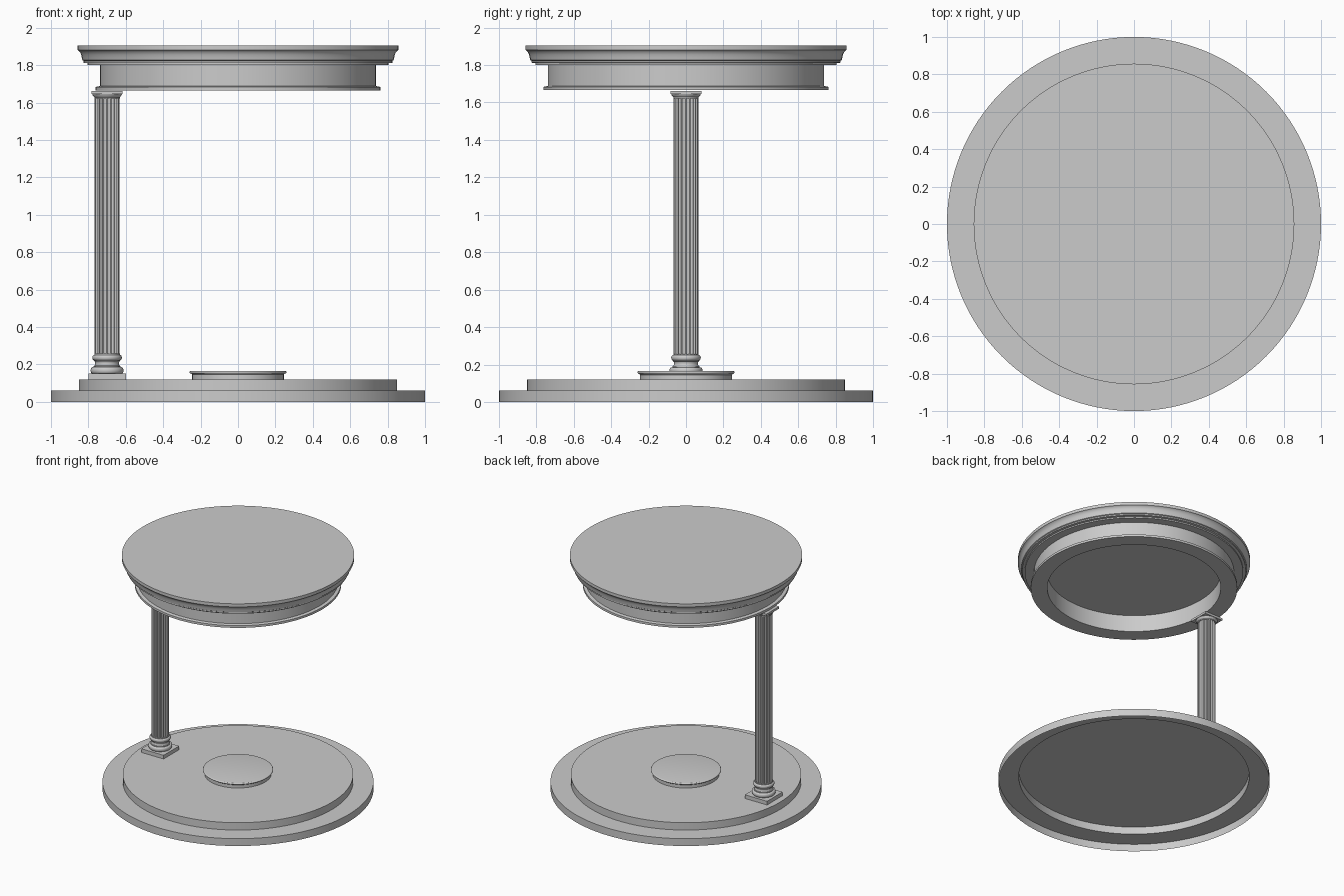
import bpy, bmesh, math

cube = bpy.data.objects.get("Cube")
if cube:
    bpy.data.objects.remove(cube)

stone = bpy.data.materials.new("grey_stone")
stone.use_nodes = True
GREY = (0.6, 0.6, 0.6, 1)
stone.diffuse_color = GREY
stone.node_tree.nodes["Principled BSDF"].inputs["Base Color"].default_value = GREY

COLUMN_X = -0.7


def finish(name, bm, x=0):
    mesh = bpy.data.meshes.new(name)
    bm.to_mesh(mesh)
    bm.free()
    mesh.materials.append(stone)
    mesh.shade_smooth()
    mesh.set_sharp_from_angle(angle=math.radians(32))
    obj = bpy.data.objects.new(name, mesh)
    obj.location.x = x
    bpy.context.collection.objects.link(obj)


def loft(name, rings, x=0):
    """Skin closed rings of points, from first to last; a one-point ring is a pole."""
    bm = bmesh.new()
    loops = [[bm.verts.new(p) for p in ring] for ring in rings]
    for low, high in zip(loops, loops[1:]):
        n = max(len(low), len(high))
        for i in range(n):
            j = (i + 1) % n
            corners = [low[i % len(low)], low[j % len(low)],
                       high[j % len(high)], high[i % len(high)]]
            bm.faces.new(list(dict.fromkeys(corners)))
    finish(name, bm, x)


def lathe(name, profile, segments, x=0):
    rings = []
    for r, z in profile:
        n = segments if r > 0 else 1
        turn = math.tau / n
        rings.append([(r * math.cos(i * turn), r * math.sin(i * turn), z)
                      for i in range(n)])
    loft(name, rings, x)


def bulge(r, z0, z1, out, steps=8):
    """Half-round moulding; a negative bulge makes a hollow."""
    return [(r + out * math.sin(math.pi * k / steps),
             (z0 + z1) / 2 - (z1 - z0) / 2 * math.cos(math.pi * k / steps))
            for k in range(steps + 1)]


def slab(name, half, z0, z1, x):
    bm = bmesh.new()
    bmesh.ops.create_cube(bm, size=1)
    for v in bm.verts:
        v.co = (v.co.x * 2 * half, v.co.y * 2 * half, z1 if v.co.z > 0 else z0)
    finish(name, bm, x)


# Stepped floor, open underneath
lathe("stepped_floor", [(1, 0), (1, 0.06), (0.85, 0.06), (0.85, 0.12), (0, 0.12)], 128)

# Low round dais in the middle
lathe("centre_dais", [(0.245, 0.12), (0.245, 0.145), (0.25, 0.15)]
      + bulge(0.252, 0.15, 0.165, 0.007) + [(0, 0.165)], 96)

# Column: plinth, moulded base, fluted shaft, capital
slab("column_plinth", 0.1, 0.12, 0.15, COLUMN_X)
lathe("column_base",
      [(0.075, 0.15)] + bulge(0.077, 0.15, 0.185, 0.011)
      + [(0.073, 0.185), (0.073, 0.192)] + bulge(0.07, 0.192, 0.218, -0.006)
      + [(0.073, 0.218)] + bulge(0.07, 0.222, 0.25, 0.009)
      + [(0.068, 0.25), (0.068, 0.257), (0, 0.257)], 48, COLUMN_X)

FLUTES, STEPS = 20, 8
outline = []
for i in range(FLUTES * STEPS):
    a = math.tau * i / (FLUTES * STEPS)
    t = (i % STEPS) / (STEPS - 1)
    r = 0.066 - 0.007 * math.sin(math.pi * t)
    outline.append((r * math.cos(a), r * math.sin(a)))
loft("column_shaft", [[(px, py, z) for px, py in outline] for z in (0.255, 1.625)],
     COLUMN_X)

lathe("column_capital",
      [(0, 1.622), (0.068, 1.622), (0.068, 1.628), (0.07, 1.63), (0.076, 1.637),
       (0.079, 1.645), (0, 1.645)], 48, COLUMN_X)
slab("column_abacus", 0.082, 1.645, 1.662, COLUMN_X)

# Round roof: recessed ceiling, beam ring, frieze and cornice
lathe("round_roof",
      [(0, 1.8), (0.64, 1.8), (0.64, 1.665), (0.762, 1.665), (0.762, 1.683),
       (0.738, 1.688), (0.738, 1.8), (0.805, 1.8), (0.805, 1.81), (0.825, 1.812),
       (0.825, 1.822), (0.832, 1.826), (0.835, 1.84), (0.838, 1.855),
       (0.844, 1.868), (0.853, 1.878), (0.857, 1.88), (0.857, 1.905), (0, 1.905)], 128)
